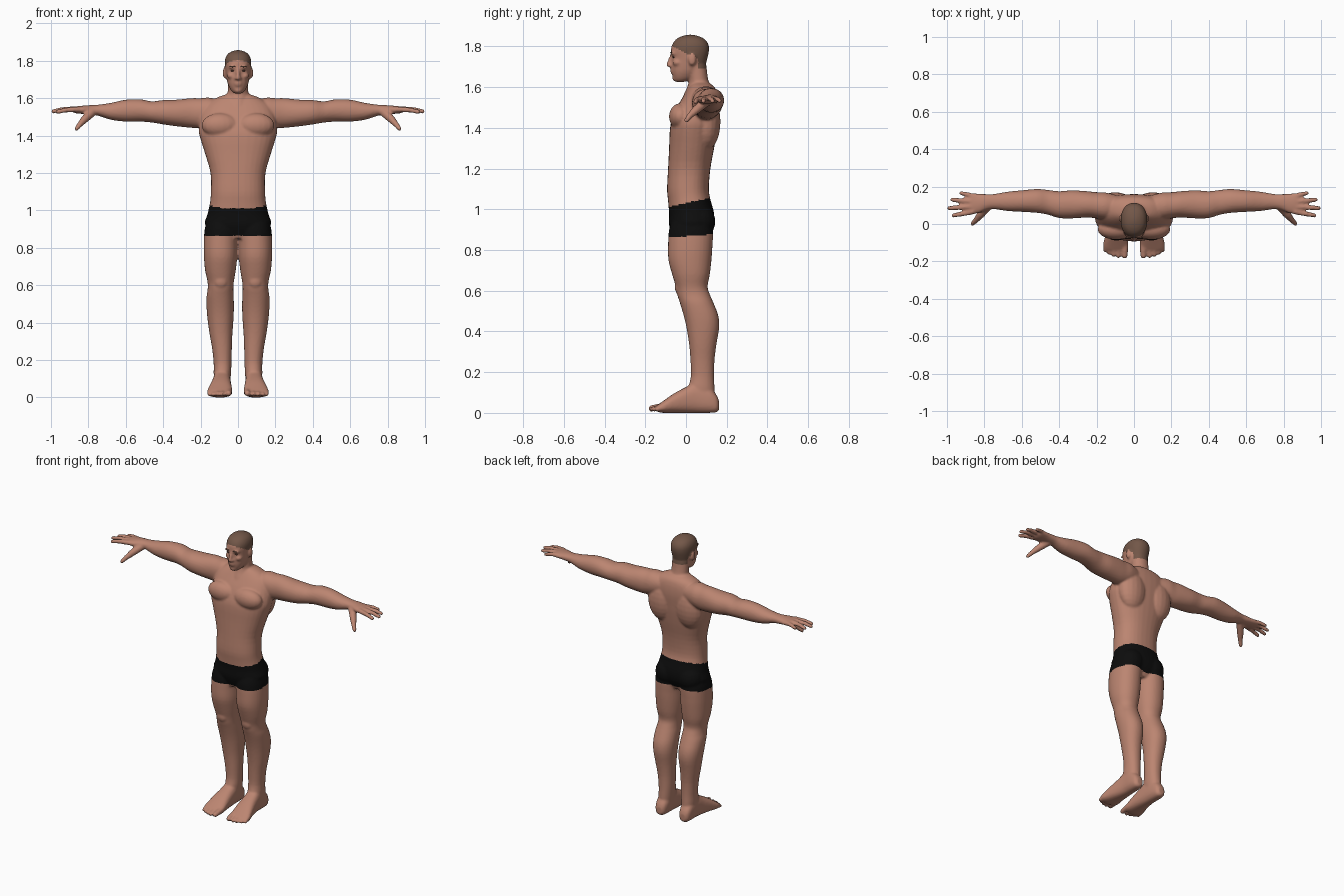
import bpy, bmesh, math
from mathutils import Vector


def material(name, rgb):
    m = bpy.data.materials.new(name)
    m.diffuse_color = (*rgb, 1)
    return m


skin = material("skin", (0.50, 0.235, 0.165))
hair = material("cropped hair", (0.17, 0.095, 0.065))
black = material("black cloth", (0.004, 0.004, 0.004))
eye_dark = material("eye", (0.10, 0.05, 0.035))

AXES = {"x": lambda t, a, b: (t, b, a),      # a = z, b = y
        "y": lambda t, a, b: (a, t, b),      # a = x, b = z
        "z": lambda t, a, b: (a, b, t)}      # a = x, b = y


class Shape:
    """Plain vertex and face lists, gathered quickly and meshed once."""
    def __init__(self):
        self.v, self.f = [], []

    def skin_loops(self, loops):
        n, base = len(loops[0]), len(self.v)
        for loop in loops:
            self.v += [tuple(p) for p in loop]
        for i in range(len(loops) - 1):
            o = base + i * n
            self.f += [(o + k, o + (k + 1) % n, o + n + (k + 1) % n, o + n + k) for k in range(n)]
        last = base + (len(loops) - 1) * n
        self.f.append(tuple(range(base + n - 1, base - 1, -1)))
        self.f.append(tuple(range(last, last + n)))

    def mirror(self):
        n = len(self.v)
        self.v += [(-x, y, z) for x, y, z in self.v]
        self.f += [tuple(i + n for i in reversed(f)) for f in self.f]

    def finish(self, name, mats):
        me = bpy.data.meshes.new(name)
        me.from_pydata(self.v, [], self.f)
        bm = bmesh.new()
        bm.from_mesh(me)
        bmesh.ops.recalc_face_normals(bm, faces=bm.faces[:])
        bm.to_mesh(me)
        bm.free()
        for m in mats:
            me.materials.append(m)
        me.polygons.foreach_set("use_smooth", [True] * len(me.polygons))
        ob = bpy.data.objects.new(name, me)
        bpy.context.collection.objects.link(ob)
        return ob


def catmull(p, u):
    p0, p1, p2, p3 = p
    return 0.5 * (2 * p1 + (p2 - p0) * u + (2 * p0 - 5 * p1 + 4 * p2 - p3) * u * u
                  + (3 * p1 - p0 - 3 * p2 + p3) * u ** 3)


def loft(sh, axis, rings, power=2.0, seg=32, steps=3):
    """Superellipse sections (t, a0, a1, b0, b1), smoothly interpolated."""
    n, fine = len(rings), []
    for i in range(n - 1):
        quad = [rings[max(0, min(n - 1, i + k))] for k in (-1, 0, 1, 2)]
        for s in range(steps):
            fine.append([catmull([q[c] for q in quad], s / steps) for c in range(5)])
    fine.append(rings[-1])
    loops = []
    for t, a0, a1, b0, b1 in fine:
        loop = []
        for k in range(seg):
            c, s = math.cos(2 * math.pi * k / seg), math.sin(2 * math.pi * k / seg)
            a = math.copysign(abs(c) ** (2 / power), c) * (a1 - a0) / 2 + (a0 + a1) / 2
            b = math.copysign(abs(s) ** (2 / power), s) * (b1 - b0) / 2 + (b0 + b1) / 2
            loop.append(AXES[axis](t, a, b))
        loops.append(loop)
    sh.skin_loops(loops)


def ball(sh, c, r, seg=18, rows=12):
    loops = []
    for i in range(rows + 1):
        h = math.pi * (0.02 + 0.96 * i / rows)
        loops.append([(c[0] + r[0] * math.sin(h) * math.cos(2 * math.pi * k / seg),
                       c[1] + r[1] * math.sin(h) * math.sin(2 * math.pi * k / seg),
                       c[2] - r[2] * math.cos(h)) for k in range(seg)])
    sh.skin_loops(loops)


def tube(sh, path, seg=14):
    """Tapered round tube through (x, y, z, r) points with ball ends."""
    pts = [Vector(p[:3]) for p in path]
    loops = []
    for i, p in enumerate(pts):
        d = pts[min(i + 1, len(pts) - 1)] - pts[max(i - 1, 0)]
        u = d.orthogonal().normalized() if i == 0 else (u - u.project(d)).normalized()
        w = d.normalized().cross(u)
        loops.append([p + path[i][3] * (u * math.cos(2 * math.pi * k / seg)
                                        + w * math.sin(2 * math.pi * k / seg)) for k in range(seg)])
    sh.skin_loops(loops)
    for p in (path[0], path[-1]):
        ball(sh, p[:3], (p[3],) * 3, 12, 8)


sh = Shape()

# arm: shoulder to palm
loft(sh, "x", [(.08, 1.47, 1.585, .04, .15), (.15, 1.45, 1.603, .025, .168),
               (.20, 1.44, 1.60, .03, .17), (.25, 1.442, 1.60, .035, .175),
               (.33, 1.45, 1.592, .03, .18), (.40, 1.46, 1.59, .032, .175),
               (.46, 1.47, 1.583, .05, .182), (.52, 1.475, 1.594, .06, .187),
               (.60, 1.475, 1.592, .065, .18), (.68, 1.485, 1.575, .07, .172),
               (.75, 1.507, 1.565, .08, .16), (.79, 1.512, 1.563, .075, .16),
               (.83, 1.516, 1.56, .058, .162), (.87, 1.52, 1.556, .054, .164),
               (.885, 1.527, 1.55, .065, .15)], 2.1)

# fingers and thumb
for path in ([(.86, .066, 1.54, .015), (.92, .054, 1.537, .013), (.965, .046, 1.527, .0115)],
             [(.87, .093, 1.542, .015), (.94, .088, 1.54, .013), (.988, .085, 1.53, .0115)],
             [(.87, .120, 1.542, .015), (.93, .126, 1.54, .013), (.972, .130, 1.53, .0115)],
             [(.85, .147, 1.54, .014), (.89, .158, 1.54, .012), (.925, .165, 1.532, .011)],
             [(.78, .095, 1.525, .024), (.82, .05, 1.488, .021), (.845, .02, 1.46, .015),
              (.863, .002, 1.437, .012)]):
    tube(sh, path)

# leg: hip to ankle
loft(sh, "z", [(.06, .045, .125, .02, .14), (.12, .038, .13, .012, .14),
               (.18, .035, .13, .024, .138), (.26, .033, .138, .022, .14),
               (.34, .03, .152, .015, .15), (.42, .024, .163, .002, .163),
               (.48, .022, .168, -.012, .158), (.54, .023, .168, -.03, .135),
               (.58, .025, .162, -.043, .118), (.62, .022, .163, -.05, .106),
               (.68, .012, .176, -.068, .117), (.75, .004, .182, -.086, .125),
               (.82, .002, .183, -.088, .13), (.90, .0, .178, -.083, .132),
               (.96, .02, .16, -.06, .11)], 2.15)
ball(sh, (.092, -.03, .62), (.038, .026, .04))     # kneecap
ball(sh, (.08, .065, .94), (.085, .08, .085))      # buttock

# foot and toes
loft(sh, "y", [(.162, .07, .105, .015, .06), (.148, .054, .122, .003, .09),
               (.11, .045, .13, 0, .13), (.05, .04, .133, 0, .15),
               (0, .037, .14, 0, .127), (-.06, .033, .153, 0, .095),
               (-.11, .03, .165, 0, .06), (-.138, .036, .162, .004, .04)], 2.5)
for x, y, r in ((.05, -.169, .016), (.083, -.171, .012), (.108, -.165, .012),
                (.132, -.155, .011), (.153, -.142, .011)):
    tube(sh, [(x - .002, -.11, .032, r + .003), (x, y, r + .006, r)])

# chest, back, ear, brow, cheek and nostril masses on each side
ball(sh, (.095, -.028, 1.455), (.10, .056, .065))
ball(sh, (.10, .10, 1.43), (.10, .07, .14))
ball(sh, (.072, .03, 1.735), (.009, .019, .03))
ball(sh, (.026, -.058, 1.766), (.024, .019, .010))
ball(sh, (.036, -.042, 1.72), (.022, .024, .018))
ball(sh, (.011, -.076, 1.706), (.009, .011, .008))
sh.mirror()

# torso
loft(sh, "z", [(.85, -.10, .10, -.06, .10), (.92, -.175, .175, -.083, .135),
               (.98, -.163, .163, -.083, .138), (1.04, -.150, .150, -.088, .122),
               (1.10, -.145, .145, -.093, .112), (1.20, -.147, .147, -.088, .12),
               (1.30, -.175, .175, -.083, .138), (1.38, -.20, .20, -.08, .15),
               (1.43, -.21, .21, -.072, .155), (1.50, -.20, .20, -.045, .16),
               (1.56, -.175, .175, -.01, .155), (1.60, -.12, .12, .015, .14),
               (1.622, -.06, .06, .03, .11)], 2.3)

# neck
loft(sh, "z", [(1.52, -.085, .085, -.03, .15), (1.57, -.066, .066, -.008, .145),
               (1.60, -.058, .058, .006, .122), (1.64, -.055, .055, .014, .108),
               (1.71, -.055, .055, .0, .10)], 2.1)

# head
loft(sh, "z", [(1.625, -.018, .018, -.05, -.01), (1.64, -.036, .036, -.061, .03),
               (1.67, -.052, .052, -.069, .065), (1.70, -.06, .06, -.071, .092),
               (1.745, -.067, .067, -.069, .106), (1.78, -.071, .071, -.074, .113),
               (1.81, -.069, .069, -.067, .110), (1.835, -.056, .056, -.048, .092),
               (1.85, -.034, .034, -.02, .062), (1.857, -.01, .01, .01, .03)], 2.2)

# nose, lips, chin
tube(sh, [(0, -.069, 1.76, .008), (0, -.087, 1.709, .011)])
ball(sh, (0, -.068, 1.682), (.022, .010, .006))
ball(sh, (0, -.067, 1.671), (.019, .010, .006))
ball(sh, (0, -.05, 1.643), (.022, .018, .016))

body = sh.finish("body", [skin, hair, black])

# fuse the masses into one smooth surface
bpy.context.view_layer.objects.active = body
body.select_set(True)
fuse = body.modifiers.new("fuse", "REMESH")
fuse.mode = "VOXEL"
fuse.voxel_size = 0.007
fuse.use_smooth_shade = True
soft = body.modifiers.new("soften", "SMOOTH")
soft.factor, soft.iterations = 0.5, 3
for m in ("fuse", "soften"):
    bpy.ops.object.modifier_apply(modifier=m)

# colour zones: shorts band and hair cap
me = body.data
me.materials.clear()
for m in (skin, hair, black):
    me.materials.append(m)
zones = []
for f in me.polygons:
    x, y, z = f.center
    zone = 0
    if .868 + .07 * y < z < 1.03 + .22 * y:
        zone = 2
    elif z > 1.69 and (abs(x) < .0725 or z > 1.77) and (z > 1.767 - .5 * y or y > .06):
        zone = 1
    zones.append(zone)
me.polygons.foreach_set("material_index", zones)
me.polygons.foreach_set("use_smooth", [True] * len(zones))
me.update()

# eyebrows and eyes
for name, mat, c, r in (("eyebrows", hair, (.029, -.073, 1.769), (.016, .005, .0035)),
                        ("eyes", eye_dark, (.029, -.0615, 1.747), (.011, .006, .004))):
    part = Shape()
    ball(part, c, r)
    part.mirror()
    part.finish(name, [mat])
